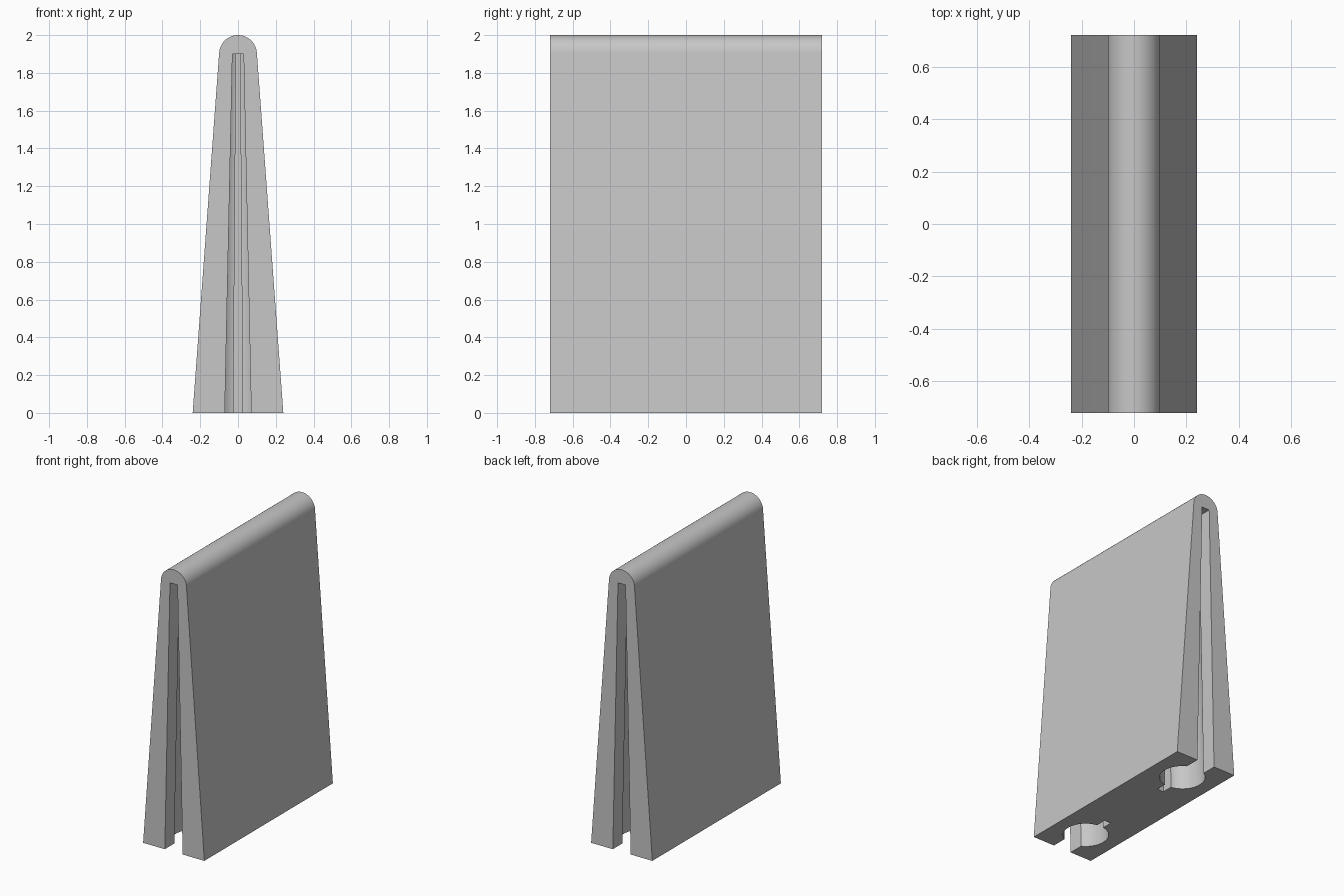
import bpy
import bmesh
from math import sin, cos, pi, asin, sqrt

if "Cube" in bpy.data.objects:
    bpy.data.objects.remove(bpy.data.objects["Cube"], do_unlink=True)

HALF_LENGTH, FOOT, ROUND, ROUND_Z = 0.72, 0.24, 0.1, 1.9
HOLE_Y, HOLE_R, MOUTH, SLIT, SLIT_END = 0.485, 0.147, 0.07, 0.025, 0.265
TAPER = 0.42  # width at the slot ceiling relative to the base

grey = bpy.data.materials.new("plain grey")
grey.use_nodes = True
grey.diffuse_color = (0.57, 0.57, 0.57, 1)
grey.node_tree.nodes["Principled BSDF"].inputs["Base Color"].default_value = grey.diffuse_color


def loft(name, lower, upper):
    """Closed solid between two matching outlines."""
    bm = bmesh.new()
    a = [bm.verts.new(p) for p in lower]
    b = [bm.verts.new(p) for p in upper]
    bm.faces.new(a)
    bm.faces.new(b)
    for i in range(len(a)):
        j = (i + 1) % len(a)
        bm.faces.new((a[i], a[j], b[j], b[i]))
    bmesh.ops.recalc_face_normals(bm, faces=bm.faces)
    mesh = bpy.data.meshes.new(name)
    bm.to_mesh(mesh)
    bm.free()
    mesh.materials.append(grey)
    obj = bpy.data.objects.new(name, mesh)
    bpy.context.collection.objects.link(obj)
    return obj


# Tapered body with a round ridge, extruded from front to back
lean = (FOOT - ROUND) / ROUND_Z
steps = 40
arc = [lean + (pi - 2 * lean) * i / steps for i in range(steps + 1)]
profile = [(-FOOT, 0), (FOOT, 0)]
profile += [(ROUND * cos(t), ROUND_Z + ROUND * sin(t)) for t in arc]
body = loft("wedge_body",
            [(x, -HALF_LENGTH, z) for x, z in profile],
            [(x, HALF_LENGTH, z) for x, z in profile])


def keyhole(side):
    """Outline: open mouth, round hole, then a narrow blind slit."""
    start, stop = asin(MOUTH / HOLE_R), pi - asin(SLIT / HOLE_R)
    angles = [start + (stop - start) * i / 32 for i in range(33)]
    half = [(MOUTH, HALF_LENGTH + 0.1)]
    half += [(HOLE_R * sin(t), HOLE_Y + HOLE_R * cos(t)) for t in angles]
    half.append((SLIT, SLIT_END))
    outline = half + [(-x, y) for x, y in reversed(half)]
    return [(x, side * y) for x, y in outline]


# Keyhole slots cut upward from the base at both ends, narrowing with height
bpy.context.view_layer.objects.active = body
body.select_set(True)
below = -0.05
low_scale = 1 - (1 - TAPER) * below / ROUND_Z
for side, label in ((-1, "front"), (1, "back")):
    shape = keyhole(side)
    cutter = loft(label + "_slot_cutter",
                  [(x * low_scale, y, below) for x, y in shape],
                  [(x * TAPER, y, ROUND_Z) for x, y in shape])
    cutter.hide_render = True
    cut = body.modifiers.new(label + "_slot", "BOOLEAN")
    cut.operation = "DIFFERENCE"
    cut.solver = "EXACT"
    cut.object = cutter
    bpy.ops.object.modifier_apply(modifier=cut.name)
    bpy.data.objects.remove(cutter, do_unlink=True)

bpy.ops.object.shade_smooth_by_angle(angle=pi / 7)
